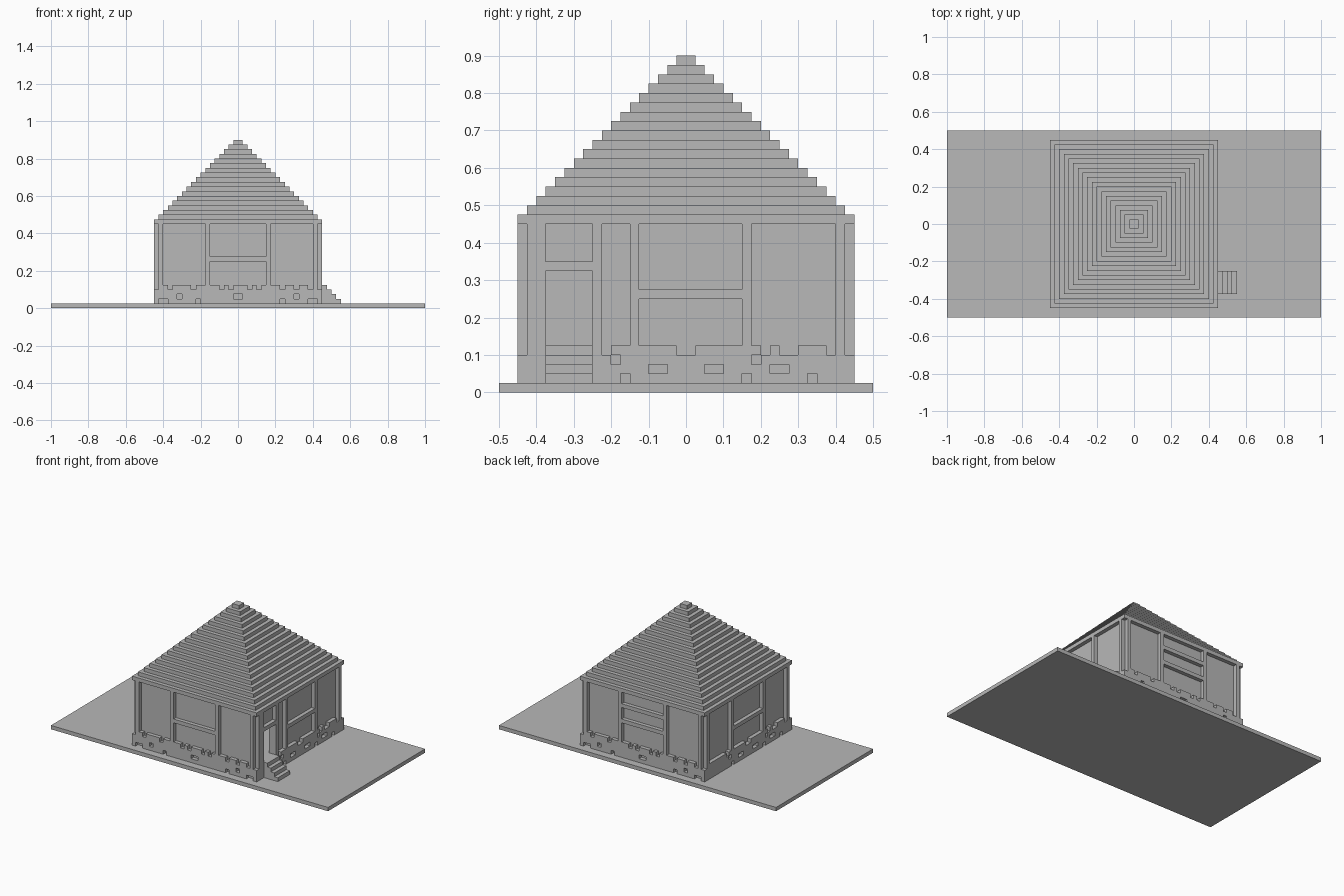
import bpy, bmesh, math
from mathutils import Matrix

old = bpy.data.objects.get("Cube")
if old:
    bpy.data.objects.remove(old)

V = 0.025                      # building module
HALF, WALL, INNER = 18, 17, 16  # half widths in modules
EAVE = 18                      # wall top in modules

stone = bpy.data.materials.new("stone_grey")
stone.use_nodes = True
GREY = (0.48, 0.48, 0.48, 1)
stone.diffuse_color = GREY
stone.node_tree.nodes["Principled BSDF"].inputs["Base Color"].default_value = GREY


def build(name, boxes, turn=0):
    """Object from boxes (x0, x1, y0, y1, z0, z1) in modules, turned by quarter turns."""
    bm = bmesh.new()
    for x0, x1, y0, y1, z0, z1 in boxes:
        verts = bmesh.ops.create_cube(bm, size=1)["verts"]
        place = Matrix.Translation(((x0 + x1) / 2, (y0 + y1) / 2, (z0 + z1) / 2))
        size = Matrix.Diagonal((x1 - x0, y1 - y0, z1 - z0, 1))
        bmesh.ops.transform(bm, verts=verts, matrix=place @ size)
    spin = Matrix.Rotation(turn * math.pi / 2, 4, "Z")
    bmesh.ops.transform(bm, verts=bm.verts, matrix=spin @ Matrix.Scale(V, 4))
    mesh = bpy.data.meshes.new(name)
    bm.to_mesh(mesh)
    bm.free()
    mesh.materials.append(stone)
    obj = bpy.data.objects.new(name, mesh)
    bpy.context.scene.collection.objects.link(obj)


def clad(u0, u1, z0, z1):
    """Raised piece on the face of a side."""
    return (u0, u1, -HALF, -WALL, z0, z1)


def course(z, end, gaps):
    """One course of masonry with gaps left open."""
    boxes, start = [], -end
    for a, b in sorted(gaps) + [(end, end)]:
        if a > start:
            boxes.append(clad(start, a, z, z + 1))
        start = b
    return boxes


# Ground slab and solid core under the floor
build("ground_slab", [(-40, 40, -20, 20, 0, 1)])
build("floor_core", [(-WALL, WALL, -WALL, WALL, 1, 5)])

# Gaps in the plinth courses, bottom to top
FRONT_GAPS = [
    [(-17, -15), (-9, -8), (9, 10), (15, 17)],
    [(-13, -12), (-1, 1), (12, 13)],
    [],
    [(-15, -14), (-10, -9), (-4, -3), (-2, -1), (2, 3), (4, 5),
     (9, 10), (12, 13), (15, 16)],
]
SIDE_GAPS = [
    [(-7, -6), (6, 7), (13, 14)],
    [(-4, -2), (2, 4), (9, 11)],
    [(-8, -7), (7, 8)],
    [(-9, -8), (-1, 1), (8, 9), (10, 12), (15, 16)],
]

# Posts (from, to) and rails (from, to, height)
POSTS = [(-17, -16), (-7, -6), (6, 7), (16, 17)]
DOOR_POSTS = [(-17, -15), (-10, -9), (-6, -5), (6, 7), (16, 17)]
SIDES = [
    ("front", FRONT_GAPS, POSTS, [(-6, 6, 10)]),
    ("left", SIDE_GAPS, DOOR_POSTS, [(-15, -10, 13), (-5, 6, 10)]),
    ("back", FRONT_GAPS, POSTS, [(-6, 6, 10), (-6, 6, 14)]),
    ("right", SIDE_GAPS, POSTS, [(-6, 6, 10)]),
]

for turn, (name, gaps, posts, rails) in enumerate(SIDES):
    # Plinth
    plinth = []
    for i, row in enumerate(gaps):
        end = HALF if turn % 2 == 0 and i < 3 else WALL
        plinth += course(i + 1, end, row)
    build(name + "_plinth", plinth, turn)

    # Timber frame
    build(name + "_posts", [clad(a, b, 4 if abs(a) > 14 else 5, EAVE) for a, b in posts], turn)
    build(name + "_rails", [clad(a, b, z, z + 1) for a, b, z in rails], turn)

    # Wall panels, with an open doorway on the stair side
    spans = [(-WALL, WALL, 5, EAVE)]
    if name == "left":
        spans = [(-WALL, -15, 5, EAVE), (-15, -10, 13, EAVE), (-10, WALL, 5, EAVE)]
    build(name + "_wall", [(a, b, -WALL, -INNER, z0, z1) for a, b, z0, z1 in spans], turn)

# Stairs up to the doorway
build("stairs", [(HALF + i, HALF + i + 1, -15, -10, 1, 5 - i) for i in range(4)])

# Stepped pyramid roof
build("roof", [(-h, h, -h, h, EAVE + HALF - h, EAVE + HALF - h + 1)
               for h in range(HALF, 0, -1)])
